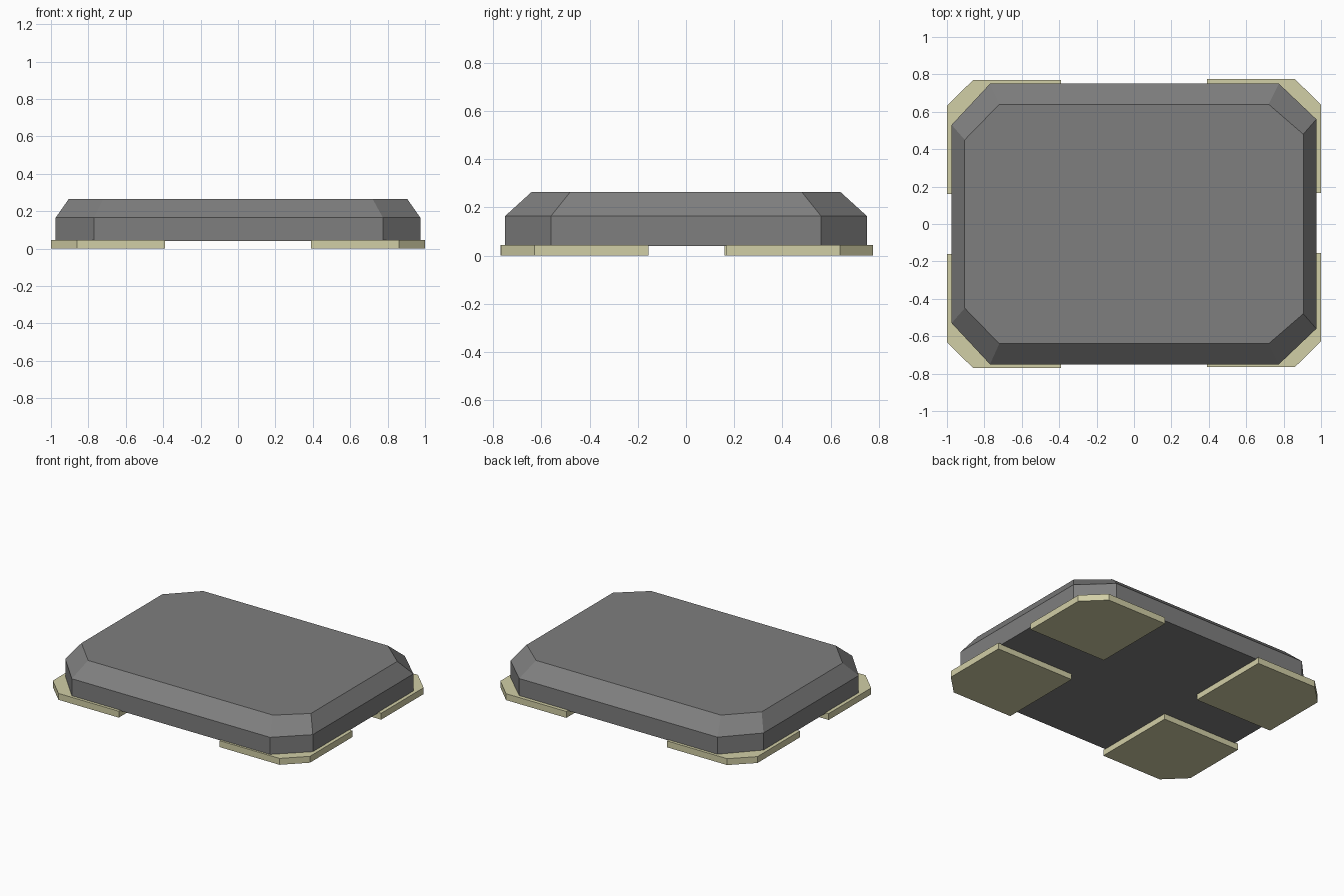
import bpy
import bmesh

cube = bpy.data.objects.get("Cube")
if cube:
    bpy.data.objects.remove(cube, do_unlink=True)


def make_material(name, color):
    mat = bpy.data.materials.new(name)
    mat.use_nodes = True
    mat.diffuse_color = color
    mat.node_tree.nodes["Principled BSDF"].inputs["Base Color"].default_value = color
    return mat


def loft(name, rings, mat):
    """Closed solid from stacked (outline, height) rings with equal point counts."""
    bm = bmesh.new()
    loops = [[bm.verts.new((x, y, z)) for x, y in outline] for outline, z in rings]
    n = len(loops[0])
    for low, high in zip(loops, loops[1:]):
        for i in range(n):
            j = (i + 1) % n
            bm.faces.new((low[i], low[j], high[j], high[i]))
    bm.faces.new(loops[0])
    bm.faces.new(loops[-1])
    bmesh.ops.recalc_face_normals(bm, faces=bm.faces)
    mesh = bpy.data.meshes.new(name)
    bm.to_mesh(mesh)
    bm.free()
    mesh.materials.append(mat)
    obj = bpy.data.objects.new(name, mesh)
    bpy.context.collection.objects.link(obj)
    return obj


def octagon(x, y, left_cut, right_cut):
    """Rectangle with cut corners; each cut gives (x, y) where it meets the sides."""
    (lx, ly), (rx, ry) = left_cut, right_cut
    return [(-lx, -y), (rx, -y), (x, -ry), (x, ry),
            (rx, y), (-lx, y), (-x, ly), (-x, -ly)]


gray = make_material("dark gray casing", (0.21, 0.21, 0.21, 1))
metal = make_material("pale gold metal", (0.64, 0.62, 0.38, 1))

# Casing: straight walls, then a sloped rim up to the flat lid
wall = octagon(0.975, 0.75, (0.77, 0.53), (0.775, 0.56))
lid = octagon(0.905, 0.64, (0.72, 0.45), (0.72, 0.48))
loft("casing", [(wall, 0.04), (wall, 0.165), (lid, 0.265)], gray)

# Contact pads under the four corners, with the outer corner cut off
for sx, side in ((-1, "right"), (1, "left")):
    for sy, end in ((-1, "front"), (1, "back")):
        shift = 0.005 if sx > 0 else 0.0
        outline = [(0.39, 0.16), (1.0, 0.16), (1.0, 0.633), (0.86, 0.77), (0.39, 0.77)]
        outline = [(sx * x, sy * y + shift) for x, y in outline]
        loft(f"{end}_{side}_pad", [(outline, 0.0), (outline, 0.045)], metal)
